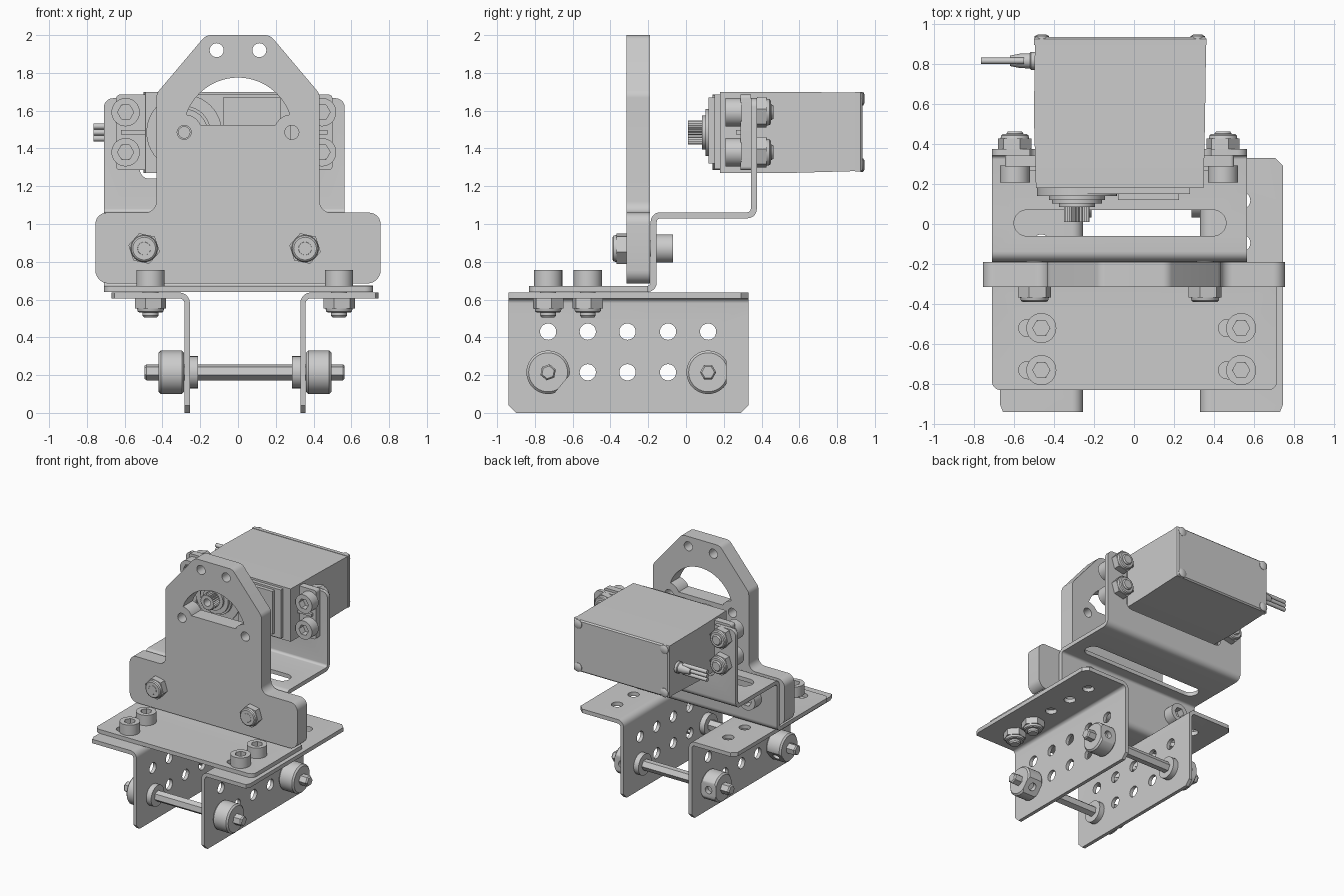
import bpy, bmesh, math
from mathutils import Vector, Matrix

if "Cube" in bpy.data.objects:
    bpy.data.objects.remove(bpy.data.objects["Cube"])

COL = bpy.context.scene.collection
AX = {'x': lambda u, v, w: (w, u, v), 'y': lambda u, v, w: (u, w, v), 'z': lambda u, v, w: (u, v, w)}


def add(name, bm):
    bmesh.ops.remove_doubles(bm, verts=bm.verts, dist=1e-5)
    bmesh.ops.recalc_face_normals(bm, faces=bm.faces)
    me = bpy.data.meshes.new(name)
    bm.to_mesh(me)
    bm.free()
    ob = bpy.data.objects.new(name, me)
    COL.objects.link(ob)
    return ob


def baked(ob):
    dg = bpy.context.evaluated_depsgraph_get()
    return bpy.data.meshes.new_from_object(ob.evaluated_get(dg))


def circ(u, v, r, n=28, a0=0, a1=360):
    m = n if a1 - a0 == 360 else n - 1
    return [(u + r * math.cos(math.radians(a0 + (a1 - a0) * i / m)),
             v + r * math.sin(math.radians(a0 + (a1 - a0) * i / m))) for i in range(n)]


def slot(u0, u1, v, r):
    return circ(u1, v, r, 14, -90, 90) + circ(u0, v, r, 14, 90, 270)


def rpoly(*pts):
    """Polygon whose corners may carry a fillet radius as third value."""
    out = []
    for i, q in enumerate(pts):
        p = Vector(q[:2])
        if len(q) < 3:
            out.append(tuple(p))
            continue
        d1 = (Vector(pts[i - 1][:2]) - p).normalized()
        d2 = (Vector(pts[(i + 1) % len(pts)][:2]) - p).normalized()
        h = d1.angle(d2) / 2
        c = p + (d1 + d2).normalized() * q[2] / math.sin(h)
        a, b = p + d1 * q[2] / math.tan(h) - c, p + d2 * q[2] / math.tan(h) - c
        w = math.pi - 2 * h
        for k in range(8):
            t = k / 7
            out.append(tuple(c + (a * math.sin((1 - t) * w) + b * math.sin(t * w)) / math.sin(w)))
    return out


def prism(name, axis, lo, hi, *loops):
    """Flat outline (further loops are holes) extruded along an axis."""
    cu = bpy.data.curves.new(name, 'CURVE')
    cu.dimensions, cu.fill_mode, cu.extrude = '2D', 'BOTH', (hi - lo) / 2
    for loop in loops:
        sp = cu.splines.new('POLY')
        sp.points.add(len(loop) - 1)
        sp.use_cyclic_u = True
        for pt, (u, v) in zip(sp.points, loop):
            pt.co = (u, v, 0, 1)
    tmp = bpy.data.objects.new(name, cu)
    COL.objects.link(tmp)
    me = baked(tmp)
    bpy.data.objects.remove(tmp)
    bm = bmesh.new()
    bm.from_mesh(me)
    for v in bm.verts:
        v.co = AX[axis](v.co.x, v.co.y, v.co.z + (lo + hi) / 2)
    return add(name, bm)


def lathe(name, axis, u, v, rings, n=32, phase=0):
    """Capped stack of (radius, height) rings along an axis."""
    bm = bmesh.new()
    rs = [[bm.verts.new(AX[axis](a, b, h)) for a, b in circ(u, v, r, n, phase, phase + 360)] for r, h in rings]
    for a, b in zip(rs, rs[1:]):
        for i in range(n):
            bm.faces.new((a[i], a[(i + 1) % n], b[(i + 1) % n], b[i]))
    bm.faces.new(rs[0])
    bm.faces.new(rs[-1])
    return add(name, bm)


def loft(name, rings):
    """Box sections (x0, x1, z0, z1, y) joined along y."""
    bm = bmesh.new()
    rs = [[bm.verts.new(c) for c in ((a, y, c0), (b, y, c0), (b, y, c1), (a, y, c1))] for a, b, c0, c1, y in rings]
    for a, b in zip(rs, rs[1:]):
        for i in range(4):
            bm.faces.new((a[i], a[(i + 1) % 4], b[(i + 1) % 4], b[i]))
    bm.faces.new(rs[0])
    bm.faces.new(rs[-1])
    return add(name, bm)


def boolean(ob, op, cutter):
    m = ob.modifiers.new('cut', 'BOOLEAN')
    m.operation, m.solver, m.object = op, 'EXACT', cutter
    me = baked(ob)
    ob.modifiers.clear()
    ob.data = me
    bpy.data.objects.remove(cutter)


def join(name, obs, mat=Matrix()):
    bm = bmesh.new()
    for o in obs:
        bm.from_mesh(o.data)
        bpy.data.objects.remove(o)
    bm.transform(mat)
    me = bpy.data.meshes.new(name)
    bm.to_mesh(me)
    bm.free()
    ob = bpy.data.objects.new(name, me)
    COL.objects.link(ob)
    return ob


def fastener(name, loc, tilt, grip, tip):
    """Socket-head bolt with lock nut; head along local +z from its seat."""
    head = prism('h', 'z', 0, 0.085, circ(0, 0, 0.075, 32), circ(0, 0, 0.043, 6))
    shank = lathe('s', 'z', 0, 0, [(0.042, 0.03), (0.042, 0.01 - tip), (0.034, -tip)], 24)
    nut = lathe('n', 'z', 0, 0, [(0.085, -grip), (0.085, -grip - 0.052)], 6, 12)
    collar = lathe('c', 'z', 0, 0, [(0.072, -grip - 0.05), (0.068, -grip - 0.068), (0.06, -grip - 0.074)])
    join(name, [head, shank, nut, collar],
         Matrix.Translation(loc) @ Matrix.Rotation(math.radians(tilt), 4, 'X'))


# Perforated angle brackets (base), mirrored about x = 0.0375
HOLES = [-0.73, -0.52, -0.31, -0.095, 0.117]
angle = prism('left_angle_bracket', 'y', -1.1, 0.5, rpoly(
    (-0.75, 0.605), (-0.75, 0.637), (-0.255, 0.637, 0.055), (-0.255, -0.1), (-0.283, -0.1), (-0.283, 0.605, 0.025)))
boolean(angle, 'INTERSECT', prism('c', 'x', -0.9, 0.1, rpoly(
    (-0.94, 0.04), (-0.9, 0), (0.29, 0), (0.33, 0.04), (0.33, 0.8), (-0.94, 0.8)),
    *[circ(y, z, 0.043) for y in HOLES for z in (0.43, 0.215)]))
boolean(angle, 'INTERSECT', prism('c', 'z', -0.2, 0.9, rpoly(
    (-0.67, -0.9), (-0.63, -1), (0, -1), (0, 0.4), (-0.63, 0.4), (-0.63, 0.33), (-0.67, 0.29)),
    *[circ(-0.463, y, 0.043) for y in HOLES]))
other = angle.copy()
other.name = 'right_angle_bracket'
other.data = angle.data.copy()
other.data.transform(Matrix.Translation((0.075, 0, 0)) @ Matrix.Scale(-1, 4, (1, 0, 0)))
other.data.flip_normals()
COL.objects.link(other)

# Axles with bearings and locking collars
for tag, y, ang in (('front', -0.73, -40), ('back', 0.117, 0)):
    z = 0.215
    lathe(tag + '_axle', 'x', y, z, [(0.034, -0.495), (0.043, -0.485), (0.043, 0.555), (0.034, 0.565)], 6, ang)
    d = Vector((math.cos(math.radians(ang)), math.sin(math.radians(ang))))
    s = Vector((-d.y, d.x))
    c = Vector((y, z))
    for side, x0, x1, b0, b1 in (('left', -0.42, -0.285, -0.255, -0.212), ('right', 0.36, 0.495, 0.287, 0.33)):
        lathe(f'{tag}_{side}_bearing', 'x', y, z, [(0.085, b0), (0.085, b1)])
        col = lathe(f'{tag}_{side}_collar', 'x', y, z,
                    [(0.103, x0), (0.115, x0 + 0.012), (0.115, x1 - 0.012), (0.103, x1)], 40)
        boolean(col, 'INTERSECT', prism('c', 'x', x0 - 0.1, x1 + 0.1, [
            tuple(c + d * a + s * b) for a, b in ((-0.2, -0.2), (0.097, -0.2), (0.097, 0.2), (-0.2, 0.2))]))
        hole = lathe('c', 'z', 0, 0, [(0.03, 0.06), (0.03, 0.2)], 20)
        hole.data.transform(Matrix.Translation(((x0 + x1) / 2, y, z)) @ Matrix.Rotation(
            math.radians(ang - 90), 4, 'X'))
        boolean(col, 'DIFFERENCE', hole)

# Stepped sheet bracket that carries the motor
sheet = prism('stepped_motor_bracket', 'x', -0.9, 0.9, rpoly(
    (-1, 0.64), (-0.155, 0.64, 0.05), (-0.155, 1.03, 0.02), (0.375, 1.03, 0.05), (0.375, 1.9), (0.343, 1.9),
    (0.343, 1.062, 0.02), (-0.187, 1.062, 0.05), (-0.187, 0.672, 0.02), (-1, 0.672)))
boolean(sheet, 'INTERSECT', prism('c', 'z', 0.4, 2, rpoly(
    (-0.71, -0.83, 0.045), (0.715, -0.83, 0.045), (0.715, -0.2), (0.565, -0.2), (0.565, 0.6), (-0.71, 0.6)),
    slot(-0.535, 0.395, 0.005, 0.065),
    *[slot(x - 0.07, x, y, 0.043) for x in (-0.463, 0.535) for y in (-0.73, -0.52)]))
boolean(sheet, 'INTERSECT', prism('c', 'y', -1.2, 0.8, rpoly(
    (-0.8, 0.5), (0.8, 0.5), (0.8, 1.15), (0.5655, 1.15), (0.5655, 1.666, 0.05), (0.385, 1.666),
    (0.385, 1.24, 0.05), (-0.52, 1.24, 0.05), (-0.52, 1.666), (-0.7105, 1.666, 0.05), (-0.7105, 1.15), (-0.8, 1.15))))

# Thick upright plate with arched window
half = [(0.755, 0.685, 0.07), (0.755, 1.06, 0.06), (0.432, 1.06, 0.06), (0.432, 1.69, 0.06), (0.17, 2.0, 0.06)]
window = circ(0.285, 1.485, 0.095, 8, 155, 105)
window += circ(0, 1.485, 0.29, 32, 19, 161) + [(-u, v) for u, v in reversed(window)]
prism('upright_plate', 'y', -0.315, -0.19, rpoly(*half, *[(-u, v, r) for u, v, r in reversed(half)]), window,
      *[circ(s * u, v, 0.037) for s in (-1, 1) for u, v in ((0.113, 1.92), (0.285, 1.485))])

# Bolts and nuts
for i, x in enumerate((-0.463, 0.535)):
    for y in (-0.73, -0.52):
        fastener(f'base_bolt_{i}', (x, y, 0.672), 0, 0.067, 0.167)
for x in (-0.497, 0.355):
    fastener('plate_bolt', (x, -0.155, 0.87), -90, 0.16, 0.235)
for x in (-0.595, 0.445):
    for z in (1.38, 1.592):
        fastener('motor_bolt', (x, 0.293, z), 90, 0.082, 0.17)

# Motor case, end cap, mounting ears and front steps
loft('motor_case', [(-0.49, 0.348, 1.27, 1.7, 0.18), (-0.5, 0.355, 1.27, 1.7, 0.54), (-0.495, 0.36, 1.28, 1.695, 0.895)])
loft('motor_end_cap', [(-0.5, 0.362, 1.277, 1.698, 0.895), (-0.5, 0.362, 1.277, 1.698, 0.925),
                       (-0.49, 0.352, 1.287, 1.688, 0.935)])
prism('motor_ears', 'y', 0.288, 0.343, rpoly(
    (-0.645, 1.285, 0.02), (0.5, 1.285, 0.02), (0.5, 1.685, 0.02), (-0.645, 1.685, 0.02)))
loft('ear_rib', [(-0.62, 0.475, 1.475, 1.497, 0.265), (-0.62, 0.475, 1.475, 1.497, 0.29)])
loft('motor_front_step', [(-0.285, 0.28, 1.29, 1.685, 0.15), (-0.285, 0.28, 1.29, 1.685, 0.181)])
loft('motor_front_lug', [(-0.08, 0.225, 1.32, 1.67, 0.12), (-0.08, 0.225, 1.32, 1.67, 0.151)])
SX, SZ = -0.285, 1.485
lathe('output_boss', 'y', SX, SZ, [(0.09, 0.085), (0.09, 0.102), (0.125, 0.102), (0.125, 0.12), (0.14, 0.12),
                                   (0.14, 0.14), (0.2, 0.14), (0.2, 0.182)], 40)
teeth = [circ(SX, SZ, 0.064 if i % 2 else 0.054, 48)[i] for i in range(48)]
prism('output_spline', 'y', 0.01, 0.09, teeth, circ(SX, SZ, 0.03))
for x in (-0.46, 0.318):
    for z in (1.312, 1.663):
        lathe('cap_screw', 'y', x, z, [(0.036, 0.925), (0.036, 0.938), (0.022, 0.946)], 20)

# Cable boot and three wires
lathe('cable_boot', 'x', 0.815, 1.485, [(0.045, -0.48), (0.045, -0.515), (0.038, -0.52), (0.036, -0.57), (0.026, -0.62)])
for z in (1.453, 1.485, 1.517):
    lathe('wire', 'x', 0.815, z, [(0.016, -0.765), (0.016, -0.55)], 16)

bpy.ops.object.select_all(action='DESELECT')
for o in bpy.data.objects:
    o.select_set(True)
    bpy.context.view_layer.objects.active = o
bpy.ops.object.shade_smooth_by_angle(angle=math.radians(32))
